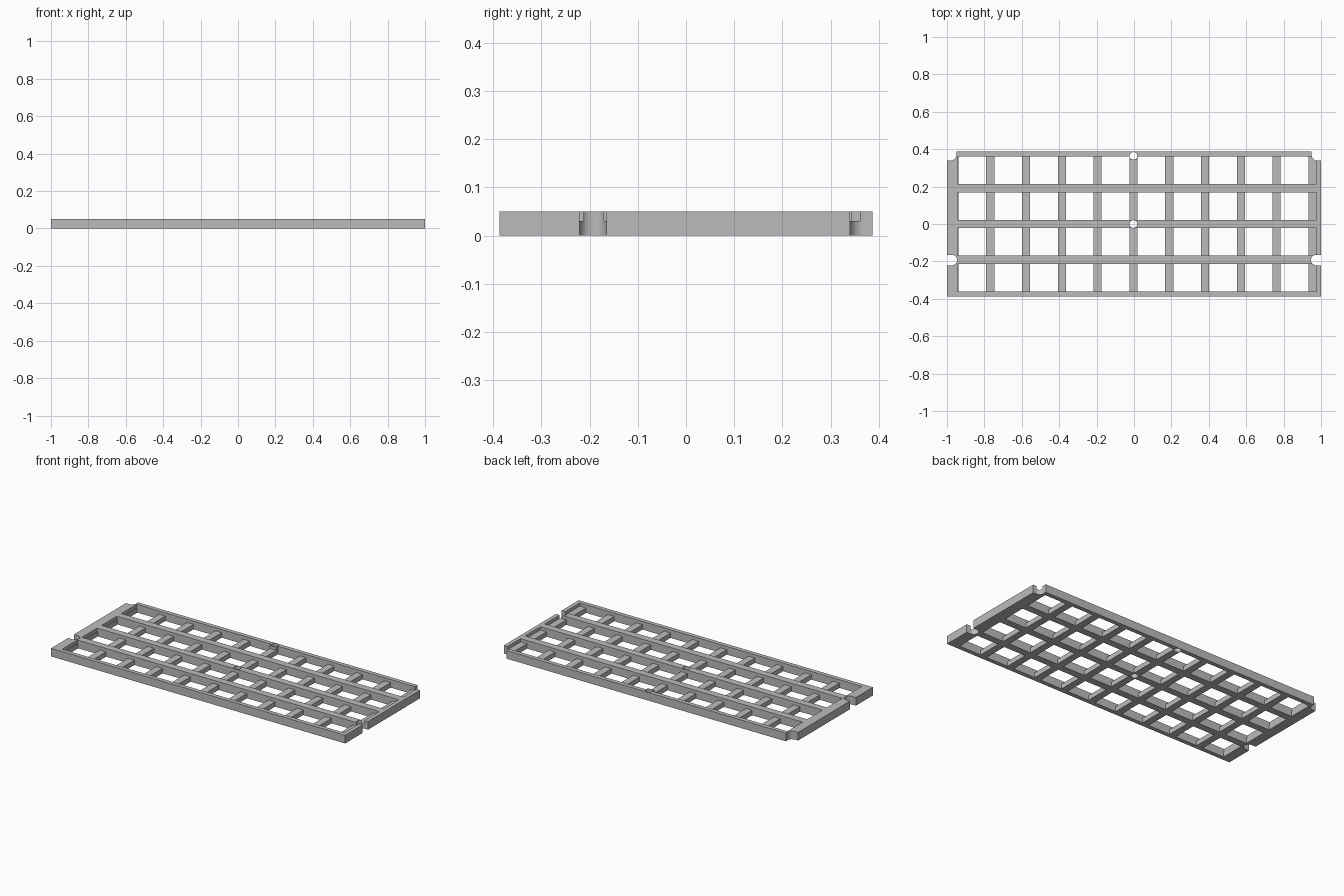
import bpy
import bmesh
from math import cos, sin, pi

cube = bpy.data.objects.get("Cube")
if cube:
    bpy.data.objects.remove(cube)

HEIGHT = 0.05
SHELF = 0.03          # top of the lowered cross bars
DEPTH = 0.387         # half depth of the plate
PITCH = 0.1914        # key spacing
CELL = 0.074          # half of one key opening
MID = -0.003          # centre of the key grid

grey = bpy.data.materials.new("plate_grey")
grey.use_nodes = True
colour = (0.5, 0.5, 0.5, 1)
grey.diffuse_color = colour
grey.node_tree.nodes["Principled BSDF"].inputs["Base Color"].default_value = colour


def rect(x0, x1, y0, y1):
    return [(x0, y0), (x1, y0), (x1, y1), (x0, y1)]


def arc(cx, cy, r, start, end, n=16):
    steps = [start + (end - start) * i / n for i in range(n + 1)]
    return [(cx + r * cos(a), cy + r * sin(a)) for a in steps]


def prisms(name, outlines, z0, z1):
    """One object made of upright prisms, one for each outline."""
    bm = bmesh.new()
    for outline in outlines:
        face = bm.faces.new([bm.verts.new((x, y, z0)) for x, y in outline])
        new = bmesh.ops.extrude_face_region(bm, geom=[face])["geom"]
        tops = [v for v in new if isinstance(v, bmesh.types.BMVert)]
        bmesh.ops.translate(bm, vec=(0, 0, z1 - z0), verts=tops)
    bmesh.ops.recalc_face_normals(bm, faces=bm.faces)
    mesh = bpy.data.meshes.new(name)
    bm.to_mesh(mesh)
    bm.free()
    mesh.materials.append(grey)
    obj = bpy.data.objects.new(name, mesh)
    bpy.context.collection.objects.link(obj)
    return obj


def cut(target, cutter):
    cutter.hide_render = True
    mod = target.modifiers.new("cut", "BOOLEAN")
    mod.operation = "DIFFERENCE"
    mod.solver = "EXACT"
    mod.object = cutter
    bpy.context.view_layer.objects.active = target
    bpy.ops.object.modifier_apply(modifier=mod.name)
    bpy.data.objects.remove(cutter)


plate = prisms("key_plate", [rect(-1, 1, -DEPTH, DEPTH)], 0, HEIGHT)

# Lowered rows between the long rails; the back row leaves a screw boss
rows = [(i - 1.5) * PITCH for i in range(4)]
left, right = -0.9425, 0.975
recesses = [rect(left, right, y - CELL, y + CELL) for y in rows[:3]]
y0, y1, boss_y = rows[3] - CELL, rows[3] + CELL, 0.343
b0, b1 = MID - 0.0217, MID + 0.0217
recesses.append([(left, y0), (right, y0), (right, y1), (b1, y1),
                 (b1, boss_y), (b0, boss_y), (b0, y1), (left, y1)])
cut(plate, prisms("recess_cutter", recesses, SHELF, HEIGHT + 0.1))

# Key openings, ten by four
columns = [MID + (i - 4.5) * PITCH for i in range(10)]
openings = [rect(x - CELL, x + CELL, y - CELL, y + CELL)
            for x in columns for y in rows]
cut(plate, prisms("opening_cutter", openings, -0.1, HEIGHT + 0.1))

# Screw holes, side notches and back corner notches
R = 0.028
holes = [arc(MID, y, 0.0205, 0, 2 * pi, 32)[:-1] for y in (0, 0.364)]
side = arc(0.974, -0.193, R, pi / 2, 3 * pi / 2) + [(1.1, -0.193 - R), (1.1, -0.193 + R)]
corner = arc(0.978, 0.368, R, pi, 3 * pi / 2, 10) + [(1.1, 0.368 - R), (1.1, 0.5), (0.978 - R, 0.5)]
for notch in (side, corner):
    holes += [notch, [(-x, y) for x, y in notch]]
cut(plate, prisms("screw_cutter", holes, -0.1, HEIGHT + 0.1))

# Smooth round walls, sharp edges elsewhere
bpy.ops.object.select_all(action="DESELECT")
plate.select_set(True)
bpy.context.view_layer.objects.active = plate
bpy.ops.object.shade_smooth_by_angle(angle=pi / 6)
